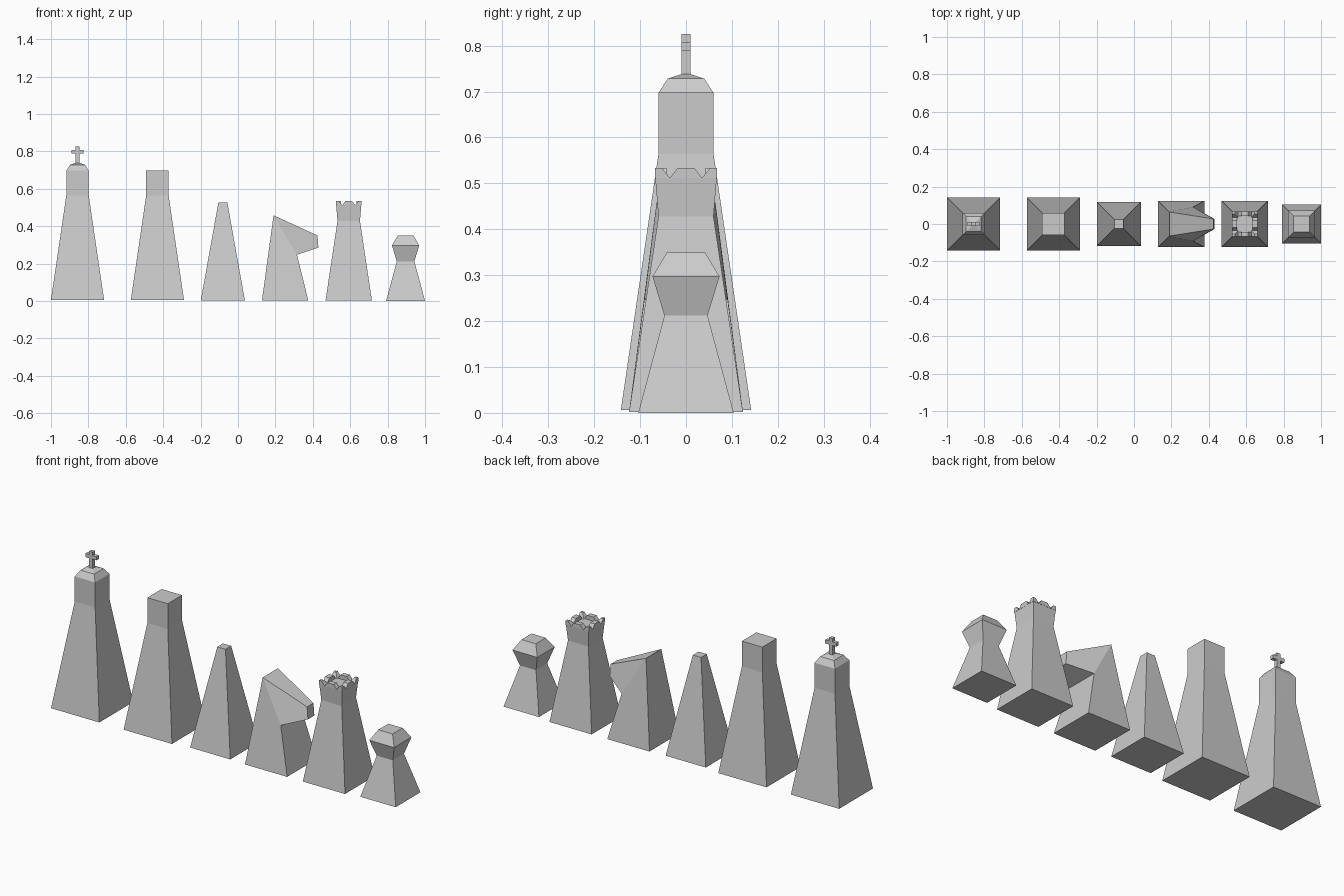
import bpy, bmesh

if "Cube" in bpy.data.objects:
    bpy.data.objects.remove(bpy.data.objects["Cube"])


def finish(name, bm):
    bmesh.ops.recalc_face_normals(bm, faces=bm.faces)
    mesh = bpy.data.meshes.new(name)
    bm.to_mesh(mesh)
    bm.free()
    obj = bpy.data.objects.new(name, mesh)
    bpy.context.collection.objects.link(obj)
    return obj


def square_loft(bm, cx, rings):
    """Stack square rings (half width, z) into a closed column."""
    loops = [[bm.verts.new((cx + sx * h, sy * h, z))
              for sx, sy in ((-1, -1), (1, -1), (1, 1), (-1, 1))] for h, z in rings]
    for a, b in zip(loops, loops[1:]):
        for i in range(4):
            j = (i + 1) % 4
            bm.faces.new((a[i], a[j], b[j], b[i]))
    bm.faces.new(loops[0][::-1])
    bm.faces.new(loops[-1])


def frustum(bm, low, high, z0, z1):
    """Block between two rectangles (x0, x1, y0, y1) at z0 and z1."""
    a, b = [[bm.verts.new(p) for p in ((r[0], r[2], z), (r[1], r[2], z),
                                       (r[1], r[3], z), (r[0], r[3], z))]
            for r, z in ((low, z0), (high, z1))]
    for i in range(4):
        j = (i + 1) % 4
        bm.faces.new((a[i], a[j], b[j], b[i]))
    bm.faces.new(a[::-1])
    bm.faces.new(b)


def column(name, cx, rings):
    bm = bmesh.new()
    square_loft(bm, cx, rings)
    return finish(name, bm)


# Plain tapered pieces
KX = -0.858
column("king_body", KX, [(0.142, 0.006), (0.06, 0.564), (0.06, 0.697),
                         (0.04, 0.728), (0.01, 0.738)])
column("queen_body", -0.431, [(0.142, 0.006), (0.06, 0.564), (0.06, 0.698)])
column("bishop_body", -0.081, [(0.118, 0.002), (0.024, 0.526)])
column("pawn_body", 0.896, [(0.104, 0.0), (0.047, 0.212), (0.073, 0.297), (0.042, 0.349)])

# King's cross: one upright and two arms
bm = bmesh.new()
w = 0.01
post = (KX - w, KX + w, -w, w)
frustum(bm, post, post, 0.735, 0.825)
for x0, x1 in ((-0.033, -w), (w, 0.033)):
    arm = (KX + x0, KX + x1, -w, w)
    frustum(bm, arm, arm, 0.788, 0.807)
finish("king_cross", bm)

# Knight: side profile (x, z, half width) bridged across y
profile = [(0.128, 0.002, 0.124), (0.376, 0.002, 0.124), (0.315, 0.247, 0.091),
           (0.43, 0.285, 0.027), (0.425, 0.35, 0.027), (0.19, 0.458, 0.064)]
bm = bmesh.new()
sides = [[bm.verts.new((x, s * h, z)) for x, z, h in profile] for s in (-1, 1)]
for v in sides:
    bm.faces.new((v[0], v[1], v[2], v[5]))
    bm.faces.new((v[2], v[3], v[4], v[5]))
for i in range(6):
    j = (i + 1) % 6
    bm.faces.new((sides[0][i], sides[0][j], sides[1][j], sides[1][i]))
finish("knight_body", bm)

# Rook: body plus a ring of battlements separated by V notches
RX, FLOOR, TOP = 0.592, 0.512, 0.534
column("rook_body", RX, [(0.124, 0.002), (0.06, 0.428), (0.067, FLOOR)])
bm = bmesh.new()
n, m, c, o, i = 0.035, 0.018, 0.053, 0.068, 0.042
for s in (-1, 1):
    wall = sorted((s * i, s * o))
    frustum(bm, (-n, n, *wall), (-m, m, *wall), FLOOR, TOP)
    frustum(bm, (*wall, -n, n), (*wall, -m, m), FLOOR, TOP)
    for t in (-1, 1):
        frustum(bm, (*sorted((s * n, s * o)), *sorted((t * n, t * o))),
                (*sorted((s * c, s * o)), *sorted((t * c, t * o))), FLOOR, TOP)
bmesh.ops.translate(bm, verts=bm.verts, vec=(RX, 0, 0))
finish("rook_battlements", bm)
